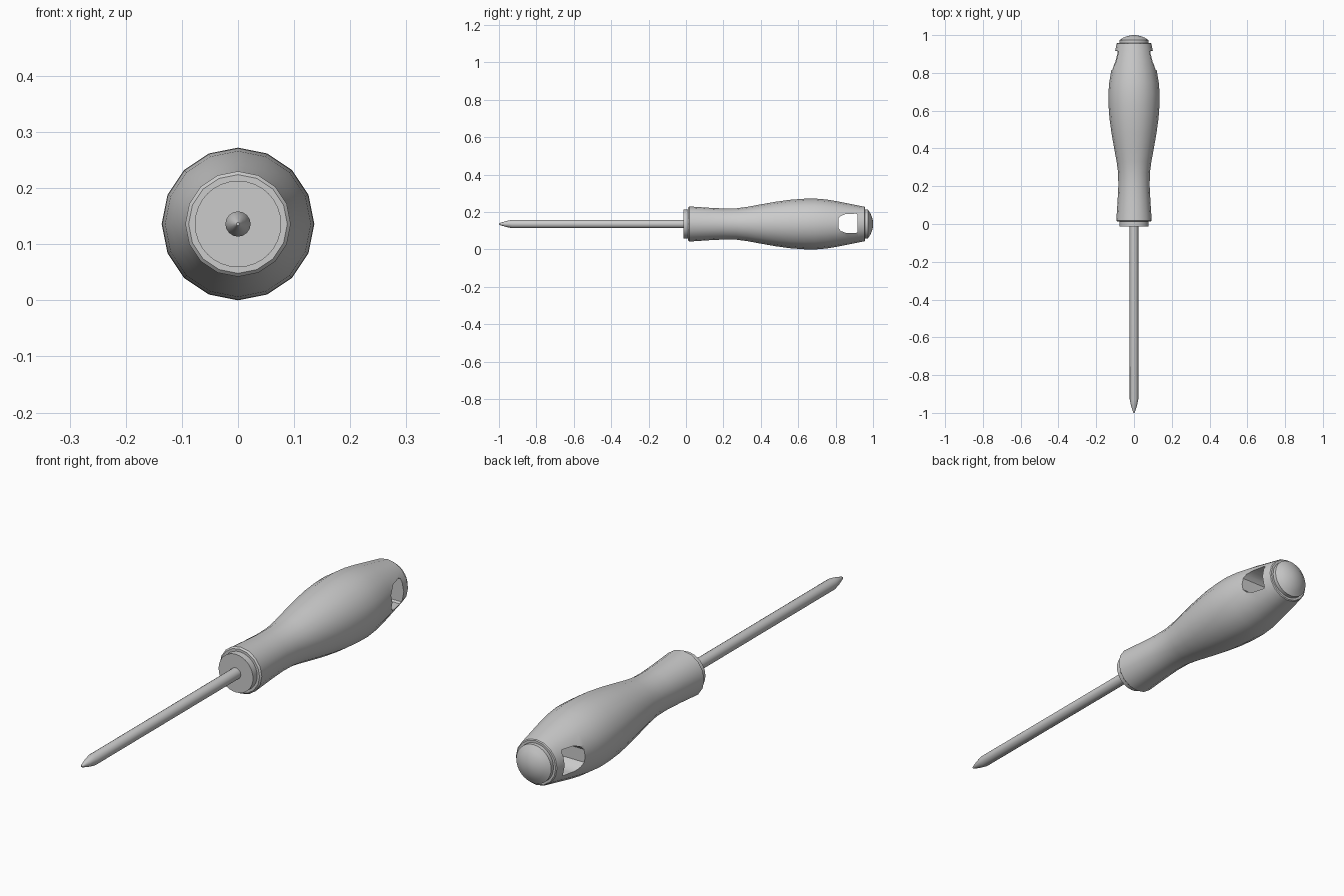
import bpy, bmesh, math

if "Cube" in bpy.data.objects:
    bpy.data.objects.remove(bpy.data.objects["Cube"])

AXIS_Z = 0.136  # height of the tool's long axis


def finish(bm, name):
    bmesh.ops.recalc_face_normals(bm, faces=bm.faces)
    mesh = bpy.data.meshes.new(name)
    bm.to_mesh(mesh)
    bm.free()
    obj = bpy.data.objects.new(name, mesh)
    bpy.context.collection.objects.link(obj)
    return obj


def activate(obj):
    bpy.ops.object.select_all(action='DESELECT')
    obj.select_set(True)
    bpy.context.view_layer.objects.active = obj


def smooth(obj, angle=35):
    activate(obj)
    bpy.ops.object.shade_smooth_by_angle(angle=math.radians(angle))


def lathe(name, profile, sides):
    """Revolve (y, radius) points about the long axis, capping both ends."""
    bm = bmesh.new()
    rings = []
    for y, r in profile:
        rings.append([bm.verts.new((r * math.sin(2 * math.pi * i / sides), y,
                                    AXIS_Z + r * math.cos(2 * math.pi * i / sides)))
                      for i in range(sides)])
    for a, b in zip(rings, rings[1:]):
        for i in range(sides):
            j = (i + 1) % sides
            bm.faces.new((a[i], a[j], b[j], b[i]))
    bm.faces.new(rings[0])
    bm.faces.new(rings[-1])
    return finish(bm, name)


# Swelling grip with a 16-sided section
handle = lathe("handle", [
    (0.012, 0.088), (0.018, 0.094), (0.06, 0.091), (0.12, 0.087), (0.20, 0.083),
    (0.27, 0.084), (0.33, 0.092), (0.40, 0.105), (0.48, 0.119), (0.56, 0.130),
    (0.63, 0.135), (0.69, 0.136), (0.75, 0.131), (0.81, 0.121), (0.87, 0.109),
    (0.92, 0.099), (0.955, 0.092), (0.958, 0.088)], 16)

# Hanging hole cut sideways through the grip
bm = bmesh.new()
outline = [(0.815, 0.026), (0.828, 0.040), (0.855, 0.051), (0.910, 0.052), (0.917, 0.046)]
outline += [(y, -h) for y, h in reversed(outline)]
base = bm.faces.new([bm.verts.new((-0.3, y, AXIS_Z + 0.003 + h)) for y, h in outline])
ext = bmesh.ops.extrude_face_region(bm, geom=[base])
bmesh.ops.translate(bm, vec=(0.6, 0, 0),
                    verts=[g for g in ext["geom"] if isinstance(g, bmesh.types.BMVert)])
cutter = finish(bm, "hole_cutter")
cutter.hide_render = True
mod = handle.modifiers.new("hanging_hole", 'BOOLEAN')
mod.operation = 'DIFFERENCE'
mod.solver = 'EXACT'
mod.object = cutter
activate(handle)
bpy.ops.object.modifier_apply(modifier=mod.name)
bpy.data.objects.remove(cutter, do_unlink=True)
smooth(handle)

# Front collar, domed end cap and pointed shaft
smooth(lathe("front_collar", [(-0.014, 0.077), (0.03, 0.077)], 32))
smooth(lathe("end_cap", [(0.94, 0.078), (0.973, 0.078), (0.976, 0.072), (0.986, 0.057),
                         (0.994, 0.038), (0.999, 0.018), (1.0, 0.004)], 32))
smooth(lathe("shaft", [(0.0, 0.0225), (-0.93, 0.0225), (-0.965, 0.015),
                       (-0.99, 0.007), (-1.0, 0.003)], 16))
